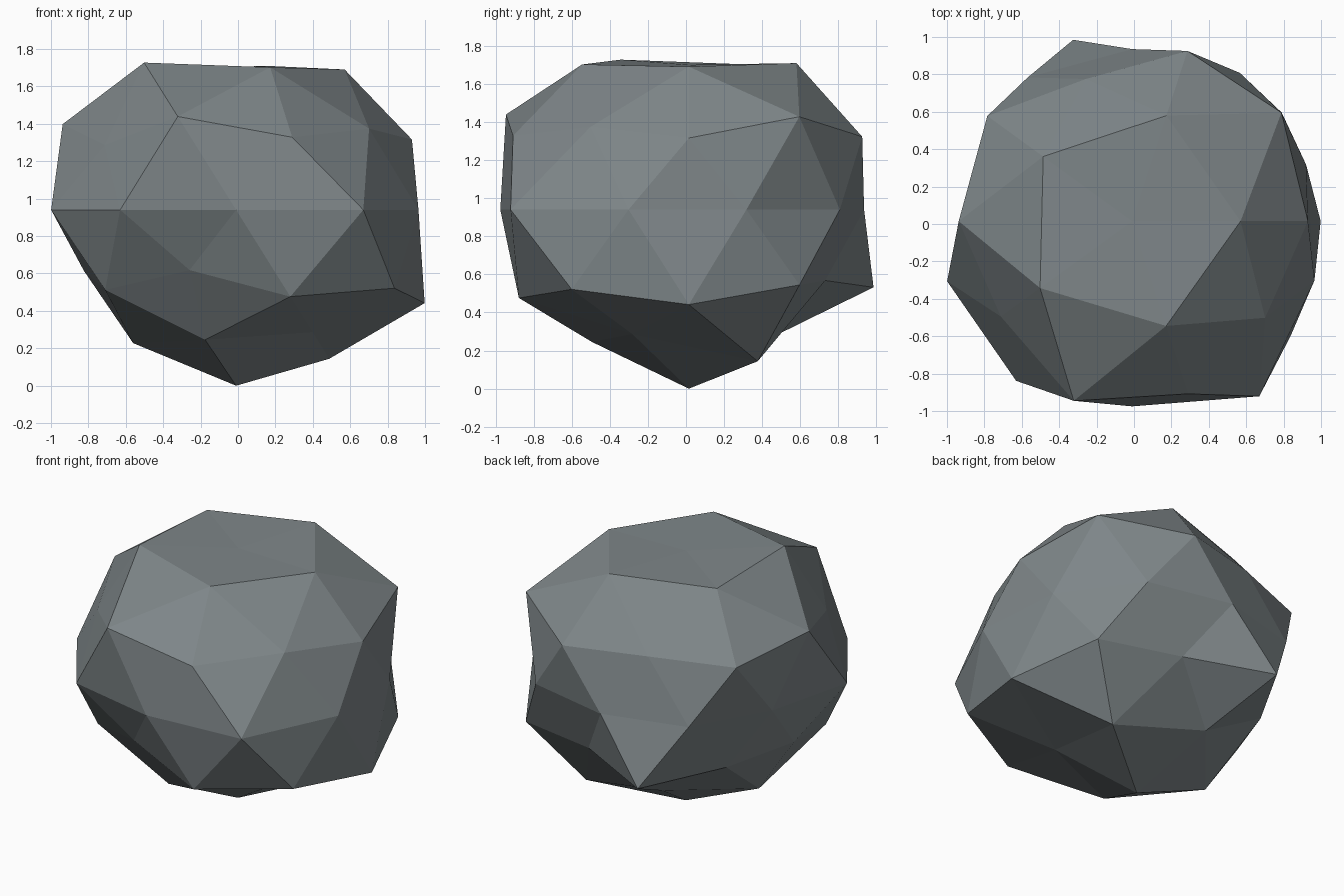
import bpy, bmesh, math

if "Cube" in bpy.data.objects:
    bpy.data.objects.remove(bpy.data.objects["Cube"])

# Boulder: a low-poly icosphere, flattened, with each vertex pushed along its radius.
# Radii run ring by ring from the bottom pole up, counter-clockwise from +x.
RADII = [
    1.175,                                                   # bottom pole
    1.17, 0.955, 1.047, 1.02, 0.96,                          # lowest ring
    1.185, 0.885, 0.90, 1.017, 1.103,
    1.105, 1.14, 0.91, 0.90, 1.17,
    0.978, 0.98, 0.92, 0.95, 0.885, 1.04, 1.055, 0.99, 1.157, 1.025,  # equator
    1.051, 1.07, 1.07, 0.97, 1.085,
    1.16, 0.94, 1.09, 1.187, 1.033,
    1.103, 1.13, 1.118, 1.157, 1.12,                         # highest ring
    0.95,                                                    # top pole
]
FLATTEN = 0.8
CENTRE = (-0.01, 0.015, 0.94)


def ring_order(v):
    """Sort by height, then by angle round the z axis."""
    angle = round(math.degrees(math.atan2(v.co.y, v.co.x))) % 360
    return round(v.co.z, 2), angle


bm = bmesh.new()
bmesh.ops.create_icosphere(bm, subdivisions=2, radius=1.0)
for v, r in zip(sorted(bm.verts, key=ring_order), RADII):
    x, y, z = v.co * r
    v.co = (x + CENTRE[0], y + CENTRE[1], z * FLATTEN + CENTRE[2])
for f in bm.faces:
    f.smooth = False

mesh = bpy.data.meshes.new("boulder")
bm.to_mesh(mesh)
bm.free()

# Single blue-grey stone colour
stone = bpy.data.materials.new("grey stone")
stone.diffuse_color = (0.21, 0.24, 0.25, 1.0)
stone.use_nodes = True
stone.node_tree.nodes["Principled BSDF"].inputs["Base Color"].default_value = stone.diffuse_color
mesh.materials.append(stone)

boulder = bpy.data.objects.new("boulder", mesh)
bpy.context.collection.objects.link(boulder)
